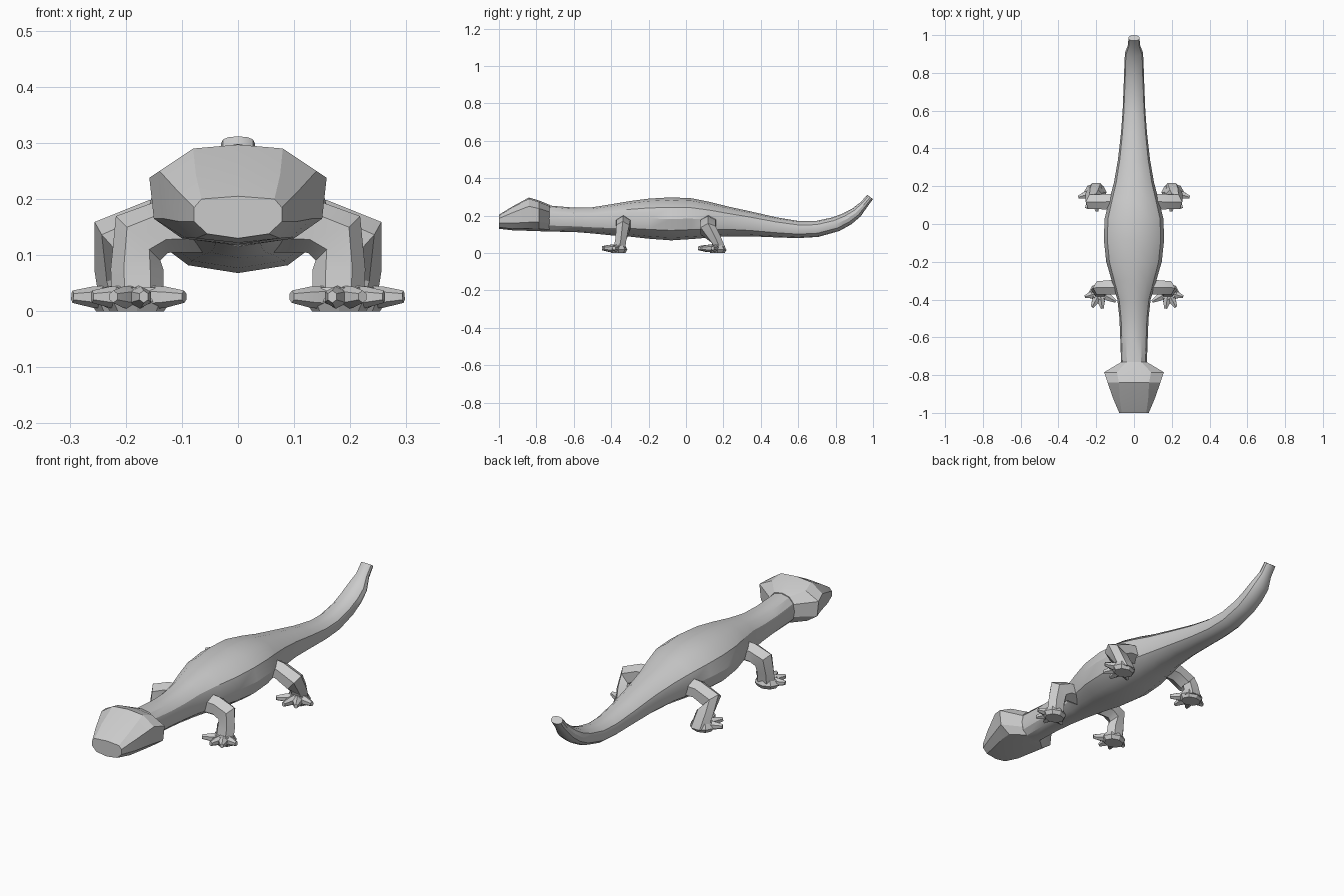
import bpy, bmesh, math
from mathutils import Vector

if "Cube" in bpy.data.objects:
    bpy.data.objects.remove(bpy.data.objects["Cube"])

skin = bpy.data.materials.new("grey_skin")
skin.diffuse_color = (0.6, 0.6, 0.6, 1)
skin.use_nodes = True
skin.node_tree.nodes["Principled BSDF"].inputs["Base Color"].default_value = skin.diffuse_color


def finish(bm, name, mirror=False, angle=32):
    bmesh.ops.recalc_face_normals(bm, faces=bm.faces)
    me = bpy.data.meshes.new(name)
    bm.to_mesh(me)
    bm.free()
    me.materials.append(skin)
    ob = bpy.data.objects.new(name, me)
    bpy.context.collection.objects.link(ob)
    bpy.ops.object.select_all(action='DESELECT')
    ob.select_set(True)
    bpy.context.view_layer.objects.active = ob
    bpy.ops.object.shade_smooth_by_angle(angle=math.radians(angle))
    if mirror:
        ob.modifiers.new("mirror", 'MIRROR').use_mirror_merge = False
    return ob


def loft(bm, rings):
    """Skin a list of closed rings and cap both ends."""
    vs = [[bm.verts.new(p) for p in r] for r in rings]
    n = len(vs[0])
    for a, b in zip(vs, vs[1:]):
        for i in range(n):
            j = (i + 1) % n
            bm.faces.new((a[i], a[j], b[j], b[i]))
    bm.faces.new(vs[0])
    bm.faces.new(vs[-1][::-1])


def power(v, e):
    return math.copysign(abs(v) ** e, v)


def body_ring(y, z, w, h, pitch):
    p = math.radians(pitch)
    pts = []
    for i in range(12):
        a = math.tau * i / 12
        t = h * power(math.sin(a), 0.9)
        pts.append((w * power(math.cos(a), 0.85), y - t * math.sin(p), z + t * math.cos(p)))
    return pts


def limb_ring(center, normal, up, ra, rb, n=6):
    """Ring across a limb: ra along the up hint, rb sideways."""
    normal = Vector(normal).normalized()
    up = Vector(up)
    up = (up - normal * up.dot(normal)).normalized()
    side = normal.cross(up)
    c = Vector(center)
    return [c + up * ra * math.sin(math.tau * (i + .5) / n)
            + side * rb * math.cos(math.tau * (i + .5) / n) for i in range(n)]


# Neck, torso and tail: y, z, half width, half height, pitch
body = [
    (-.74, .185, .068, .070, 0), (-.60, .178, .073, .065, 0),
    (-.50, .175, .077, .070, 0), (-.40, .178, .088, .083, 0),
    (-.30, .183, .118, .095, 0), (-.20, .184, .147, .107, 0),
    (-.08, .183, .160, .115, 0), (.03, .184, .155, .109, 0),
    (.13, .178, .130, .095, 0), (.22, .170, .106, .080, 0),
    (.34, .157, .085, .067, 0), (.48, .138, .069, .054, 0),
    (.60, .126, .060, .046, 0), (.70, .129, .056, .043, 10),
    (.80, .154, .052, .041, 28), (.86, .182, .051, .037, 38),
    (.91, .216, .047, .031, 48), (.95, .258, .031, .022, 52),
    (.985, .300, .030, .019, 52),
]
bm = bmesh.new()
loft(bm, [body_ring(*s) for s in body])
finish(bm, "torso_and_tail")

# Head: right half of each section as x, z, mirrored into a ring
sections = [
    (-1.0, [(.0, .205), (.065, .200), (.078, .185), (.078, .160), (.055, .138), (0, .130)]),
    (-.93, [(.0, .248), (.075, .243), (.108, .215), (.105, .160), (.075, .130), (0, .122)]),
    (-.84, [(.0, .297), (.080, .290), (.140, .250), (.132, .165), (.095, .132), (0, .119)]),
    (-.785, [(.0, .281), (.090, .272), (.158, .238), (.150, .165), (.100, .130), (0, .117)]),
    (-.73, [(.0, .258), (.040, .250), (.066, .220), (.066, .160), (.040, .125), (0, .115)]),
]
bm = bmesh.new()
loft(bm, [[(x, y, z) for x, z in s] + [(-x, y, z) for x, z in s[-2:0:-1]] for y, s in sections])
finish(bm, "head", angle=25)

# Front legs: shoulder, elbow and wrist
bm = bmesh.new()
loft(bm, [
    limb_ring((.04, -.335, .155), (1, 0, 0), (0, 0, 1), .050, .046),
    limb_ring((.13, -.335, .152), (1, 0, -.1), (0, 0, 1), .048, .043),
    limb_ring((.178, -.338, .130), (1, 0, -1), (1, 0, 1), .056, .040),
    limb_ring((.180, -.348, .075), (0, -.1, -1), (1, 0, 0), .047, .034),
    limb_ring((.178, -.358, .015), (0, -.1, -1), (1, 0, 0), .046, .036),
])
finish(bm, "front_leg", True)

# Hind legs: hip, knee, shin and heel
bm = bmesh.new()
loft(bm, [
    limb_ring((.05, .12, .160), (1, 0, 0), (0, 0, 1), .050, .050),
    limb_ring((.15, .118, .155), (1, -.05, -.2), (0, 0, 1), .044, .046),
    limb_ring((.222, .118, .122), (1, .2, -.9), (1, 0, 1), .050, .046),
    limb_ring((.212, .160, .075), (-.1, .7, -.8), (1, 0, 0), .044, .034),
    limb_ring((.200, .185, .012), (0, .1, -1), (1, 0, 0), .046, .036),
])
finish(bm, "hind_leg", True)


def foot(name, palm, tips):
    """A flat palm with four tapered toes spreading from it."""
    bm = bmesh.new()
    px, py = palm
    loft(bm, [[(px + r * math.cos(math.tau * i / 8), py + .8 * r * math.sin(math.tau * i / 8), z)
               for i in range(8)] for z, r in ((0, .048), (.018, .060), (.042, .046))])
    for x, y in tips:
        start, tip = Vector((px, py, .024)), Vector((x, y, .026))
        d = tip - start
        loft(bm, [limb_ring(start + d * t, d, (0, 0, 1), ra, rb)
                  for t, ra, rb in ((.1, .022, .026), (.6, .019, .021), (1, .011, .009))])
    finish(bm, name, True)


foot("front_foot", (.180, -.362), [(.26, -.385), (.222, -.440), (.168, -.448), (.096, -.410)])
foot("hind_foot", (.205, .168), [(.295, .142), (.252, .082), (.196, .066), (.130, .105)])
